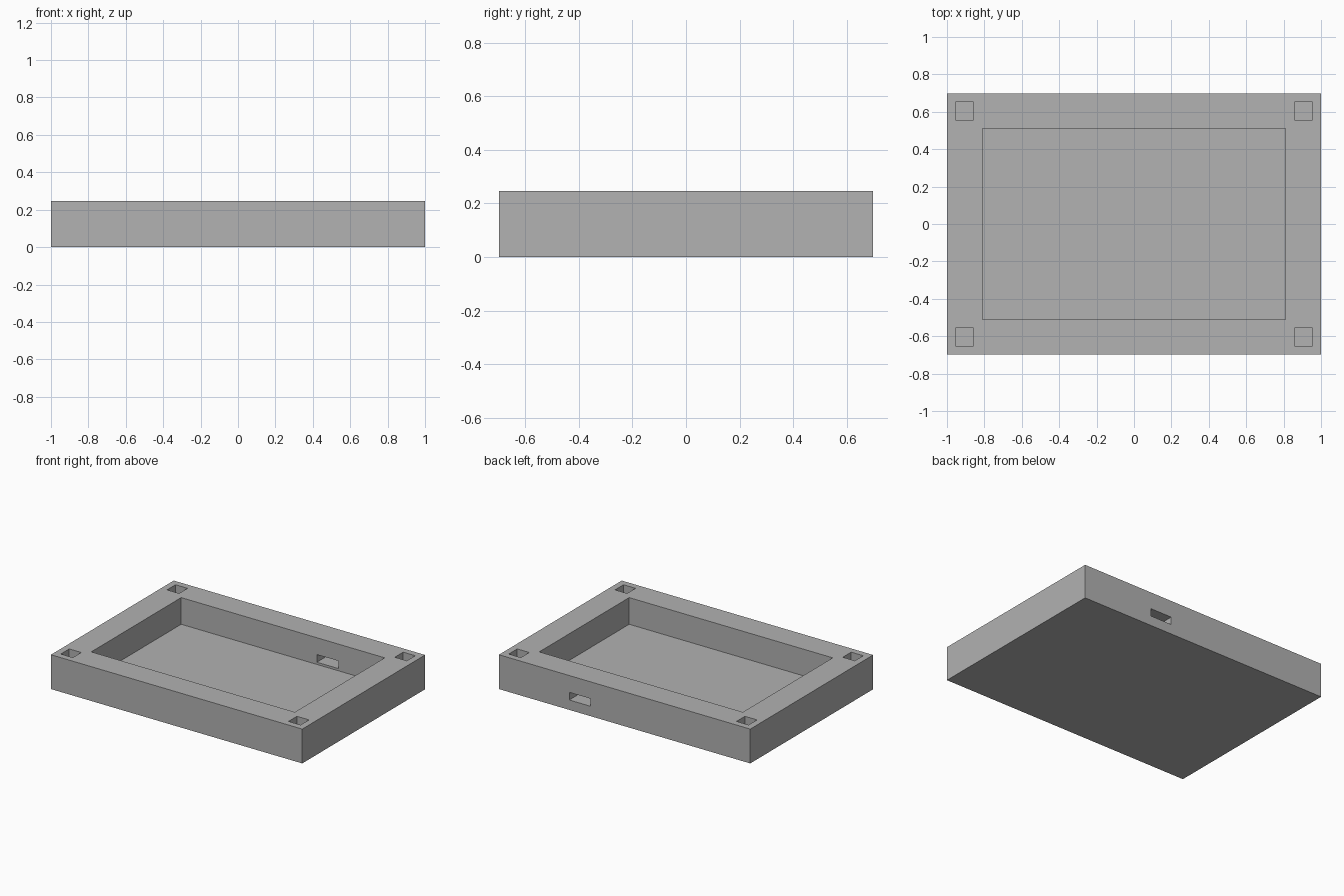
import bpy

# Remove the default cube
default = bpy.data.objects.get("Cube")
if default:
    bpy.data.objects.remove(default, do_unlink=True)

HEIGHT = 0.247
FLOOR = 0.055

# Single grey material
grey = bpy.data.materials.new("light_grey")
grey.use_nodes = True
colour = (0.445, 0.445, 0.445, 1)
grey.diffuse_color = colour
grey.node_tree.nodes["Principled BSDF"].inputs["Base Color"].default_value = colour


def box(name, x, y, z):
    """Box spanning the given (min, max) ranges."""
    spans = (x, y, z)
    bpy.ops.mesh.primitive_cube_add(size=1, location=[(a + b) / 2 for a, b in spans])
    obj = bpy.context.object
    obj.name = name
    obj.scale = [b - a for a, b in spans]
    bpy.ops.object.transform_apply(location=True, rotation=False, scale=True)
    obj.data.materials.append(grey)
    return obj


def cut(target, cutter):
    """Subtract the cutter from the target and discard it."""
    cutter.hide_render = True
    mod = target.modifiers.new("cut", 'BOOLEAN')
    mod.operation = 'DIFFERENCE'
    mod.solver = 'EXACT'
    mod.object = cutter
    bpy.context.view_layer.objects.active = target
    bpy.ops.object.modifier_apply(modifier=mod.name)
    bpy.data.objects.remove(cutter, do_unlink=True)


# Solid tray block
tray = box("tray", (-1, 1), (-0.698, 0.698), (0, HEIGHT))

# Main recess
cut(tray, box("recess_cutter", (-0.81, 0.81), (-0.511, 0.511), (FLOOR, 0.4)))

# Square sockets in the four corners
half = 0.048
for sx in (-1, 1):
    for sy in (-1, 1):
        cx, cy = sx * 0.906, sy * 0.604
        cut(tray, box("socket_cutter", (cx - half, cx + half),
                      (cy - half, cy + half), (FLOOR, 0.4)))

# Cable slot through the back wall
cut(tray, box("slot_cutter", (0.27, 0.44), (0.45, 0.8), (0.071, 0.126)))
